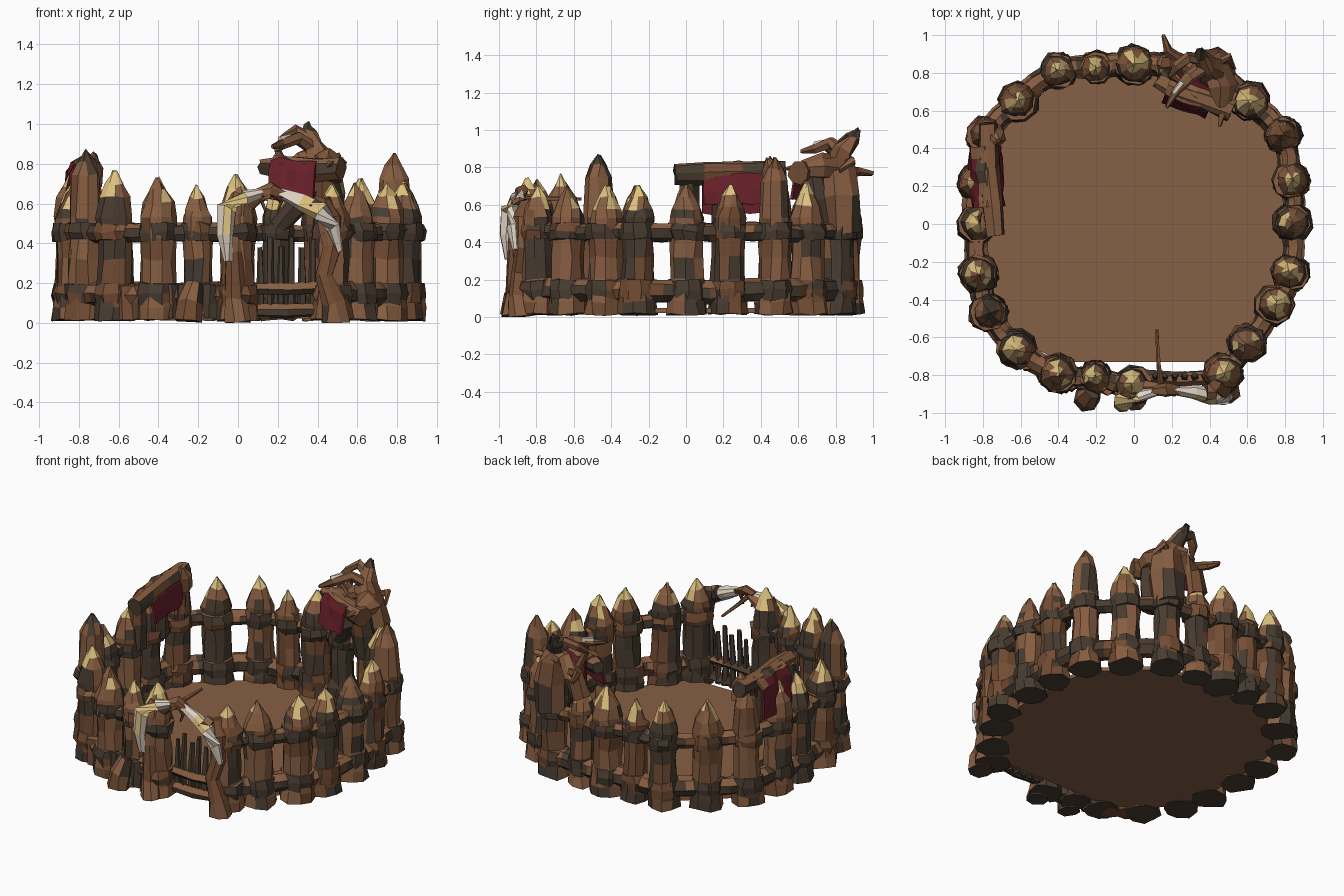
import bpy, bmesh, math, random
from mathutils import Vector, noise

random.seed(7)
if "Cube" in bpy.data.objects:
    bpy.data.objects.remove(bpy.data.objects["Cube"])


def material(name, rgb):
    m = bpy.data.materials.new(name)
    m.use_nodes = True
    m.diffuse_color = (*rgb, 1)
    m.node_tree.nodes["Principled BSDF"].inputs["Base Color"].default_value = (*rgb, 1)
    return m


MATS = [material("brown wood", (.24, .11, .053)),
        material("dark wood", (.065, .045, .03)),
        material("reddish wood", (.17, .072, .033)),
        material("cut wood", (.72, .53, .21)),
        material("bone", (.76, .66, .56)),
        material("red cloth", (.14, .014, .022)),
        material("floor earth", (.24, .115, .058))]
BROWN, DARK, RED_WOOD, CUT, BONE, CLOTH, EARTH = range(7)


# Colour rules: take the face centre and normal, return a material slot
def wood(c, n):
    inward = n.x * c.x + n.y * c.y < -.2
    patch = noise.noise(Vector((c.x * 6, c.y * 6, c.z * 4)))
    if patch > (-.3 if inward and c.z < .6 else .3) or c.z < .03:
        return DARK
    return RED_WOOD if patch < -.2 else BROWN


def binding(c, n):
    patch = noise.noise(c * 6)
    if n.z > .45:
        return DARK if patch > .3 else BROWN
    return DARK if patch > -.2 else RED_WOOD


def tusk(c, n):
    return CUT if noise.noise(c * 9) > .22 else BONE


def cloth(c, n):
    return binding(c, n) if abs(n.z) > .6 else CLOTH


def plain(i):
    return lambda c, n: i


def finish(name, bm, rule):
    bmesh.ops.recalc_face_normals(bm, faces=bm.faces)
    for f in bm.faces:
        f.material_index = rule(f.calc_center_median(), f.normal)
    me = bpy.data.meshes.new(name)
    bm.to_mesh(me)
    bm.free()
    for m in MATS:
        me.materials.append(m)
    ob = bpy.data.objects.new(name, me)
    bpy.context.collection.objects.link(ob)
    return ob


def tube(name, pts, radii, rule=wood, sides=8, jit=.008):
    """Rough faceted limb along a path, one radius per point."""
    pts = [Vector(p) for p in pts]
    bm = bmesh.new()
    rings = []
    spin = random.random()
    for i, (p, r) in enumerate(zip(pts, radii)):
        d = (pts[min(i + 1, len(pts) - 1)] - pts[max(i - 1, 0)]).normalized()
        ref = Vector((0, 1, 0)) if abs(d.z) > .8 else Vector((0, 0, 1))
        u = d.cross(ref).normalized()
        v = u.cross(d)
        ring = []
        for k in range(sides):
            a = math.tau * (k + spin) / sides
            q = p + u * math.cos(a) * r + v * math.sin(a) * r
            q += Vector([random.uniform(-jit, jit) for _ in range(3)])
            q.z = max(q.z, 0)
            ring.append(bm.verts.new(q))
        rings.append(ring)
    for a, b in zip(rings, rings[1:]):
        for k in range(sides):
            j = (k + 1) % sides
            bm.faces.new((a[k], a[j], b[j], b[k]))
    bm.faces.new(rings[0][::-1])
    bm.faces.new(rings[-1])
    return finish(name, bm, rule)


def drape(name, a, b, r, drop_a, drop_b):
    """Hide strapped over a beam from a to b, red where it hangs down both sides."""
    a, b = Vector(a), Vector(b)
    d = b - a
    side = Vector((d.y, -d.x, 0)).normalized()
    prof = [(-r * 1.25, -drop_a), (-r * 1.2, -drop_a / 2), (-r, 0), (-r * .7, r * .75), (0, r),
            (r * .7, r * .75), (r, 0), (r * 1.2, -drop_b / 2), (r * 1.25, -drop_b)]
    bm = bmesh.new()
    rows = []
    for i in range(6):
        o = a + d * i / 5
        rows.append([bm.verts.new(o + side * (s + random.uniform(-.01, .01))
                                  + Vector((0, 0, h + random.uniform(-.02, .006)))) for s, h in prof])
    for p, q in zip(rows, rows[1:]):
        for k in range(len(prof) - 1):
            bm.faces.new((p[k], p[k + 1], q[k + 1], q[k]))
    ob = finish(name, bm, cloth)
    mod = ob.modifiers.new("thickness", "SOLIDIFY")
    mod.thickness = .015
    mod.offset = 0


# Palisade posts: x, y, tip height, running round from one gate side to the other
POSTS = [(0, -.85, .74), (-.2, -.81, .69), (-.4, -.79, .73), (-.62, -.66, .76), (-.77, -.47, .87),
         (-.82, -.26, .7), (-.83, 0, .72), (-.83, .22, .75), (-.79, .47, .8), (-.61, .65, .72),
         (-.4, .81, .72), (-.2, .83, .68), (0, .84, .73), (.2, .83, .7), (.42, .81, .78),
         (.61, .65, .72), (.79, .47, .85), (.83, .23, .71), (.84, .01, .7), (.83, -.26, .7),
         (.74, -.43, .7), (.6, -.63, .7), (.47, -.79, .7)]

# Floor, following the line of the posts
bm = bmesh.new()
base = bm.faces.new([bm.verts.new((x * .95, max(y * .95, -.73), .022)) for x, y, h in POSTS])
top = bmesh.ops.extrude_face_region(bm, geom=[base])["geom"]
bmesh.ops.translate(bm, verts=[v for v in top if isinstance(v, bmesh.types.BMVert)], vec=(0, 0, .025))
finish("floor", bm, plain(EARTH))


def post(i, x, y, h):
    def rule(c, n):
        # Bare cut wood on the sharpened ends, in broken patches
        if h < .77 and c.z > h - .11:
            limit = -.22 if c.z > h - .05 else .1
            if noise.noise(c * 13) > limit:
                return CUT
            return BROWN
        return wood(c, n)
    w = random.uniform(.95, 1.05) * (.85 if abs(x) == .2 else 1)
    zs = [.015, .08, .2, .32, .43, .53, h - .125, h - .06, h]
    rs = [.108, .102, .088, .085, .087, .09, .074, .044, .006]
    lx, ly = random.uniform(-.015, .015), random.uniform(-.015, .015)
    tube(f"post_{i}", [(x + lx * z, y + ly * z, z) for z in zs], [r * w for r in rs], rule, 9)
    for label, lo, hi, r in (("lower", .095, .195, .104), ("upper", .415, .5, .101)):
        tube(f"{label}_binding_{i}", [(x, y, lo), (x, y, (lo + hi) / 2), (x, y, hi)],
             [r * w * .95, r * w * 1.03, r * w * .94], binding, 9, .009)


for i, p in enumerate(POSTS):
    post(i, *p)

# Rails between neighbouring posts, leaving the gate open
for i, (a, b) in enumerate(zip(POSTS, POSTS[1:])):
    for label, z, r in (("lower", .14, .066), ("upper", .457, .05)):
        pa, pb = Vector((a[0], a[1], z)), Vector((b[0], b[1], z))
        mid = (pa + pb) / 2 * 1.015
        mid.z = z + random.uniform(-.01, .01)
        tube(f"{label}_rail_{i}", [pa, mid, pb], [r, r * .95, r], binding, 7, .008)

# Low front boarding and the stump against it
for i in range(6):
    a, b = POSTS[i // 2 + 1], POSTS[i // 2]
    t = .3 + .4 * (i % 2)
    x, y = a[0] + (b[0] - a[0]) * t, a[1] + (b[1] - a[1]) * t - .02
    tube(f"low_board_{i}", [(x, y, .02), (x, y, .1), (x, y, .19)], [.07, .066, .06], binding, 6)
tube("front_stump", [(-.25, -.92, .01), (-.24, -.91, .1), (-.22, -.88, .2)], [.075, .07, .045], wood, 7)

# Gate: side trunks, slats and cross bars
tube("gate_trunk_right", [(0, -.92, 0), (-.01, -.91, .12), (-.02, -.9, .35), (-.03, -.89, .55), (0, -.88, .65)],
     [.07, .055, .05, .062, .035], wood, 8)
tube("gate_trunk_left", [(.49, -.88, 0), (.48, -.89, .1), (.43, -.89, .24), (.47, -.87, .38), (.46, -.86, .52),
                         (.43, -.85, .62)], [.075, .065, .05, .045, .06, .03], wood, 8)
for i in range(6):
    x = .11 + i * .053
    tube(f"gate_slat_{i}", [(x, -.8, .03), (x, -.81, .2), (x, -.8, .38 + .05 * (i % 2))],
         [.022, .02, .015], plain(DARK), 5, .004)
for z in (.06, .17):
    tube("gate_bar", [(.05, -.81, z), (.25, -.82, z), (.45, -.81, z + .01)], [.034] * 3, binding, 6, .006)

# Tusk arch over the gate with knot and stick
tube("tusk_right", [(-.05, -.95, .31), (-.065, -.955, .44), (-.06, -.94, .57), (.03, -.91, .635), (.14, -.88, .66)],
     [.02, .042, .052, .036, .02], tusk, 7, .006)
tube("tusk_left", [(.515, -.91, .36), (.48, -.925, .48), (.42, -.915, .56), (.32, -.89, .61), (.2, -.88, .66)],
     [.014, .038, .046, .038, .022], tusk, 7, .006)
tube("tusk_wrap", [(.37, -.89, .595), (.42, -.895, .57)], [.05, .052], binding, 7, .006)
tube("arch_branch", [(-.01, -.87, .5), (.04, -.87, .6), (.13, -.87, .645)], [.05, .045, .025], wood, 7)
tube("arch_knot", [(.1, -.88, .655), (.17, -.88, .67), (.24, -.88, .645)], [.025, .036, .025], wood, 7)
tube("arch_stick", [(.15, -.9, .64), (.13, -.75, .635), (.12, -.56, .63)], [.018, .014, .009], wood, 5, .003)
for s in (-1, 1):
    tube("arch_twig", [(.17, -.89, .66), (.17 + s * .05, -.9, .61), (.17 + s * .03, -.9, .56)],
         [.016, .012, .006], wood, 5, .003)

# Side beam on the wall with red cloth
tube("side_beam", [(-.73, -.06, .76), (-.75, .1, .765), (-.765, .3, .77), (-.77, .53, .785)],
     [.052, .06, .064, .052], binding, 8, .009)
drape("side_cloth", (-.775, .09, .76), (-.79, .41, .765), .064, .2, .15)
for y in (.02, .25, .46):
    tube("beam_prop", [(-.77, y, .45), (-.77, y, .62), (-.77, y, .77)], [.065, .06, .05], binding, 7)
tube("side_beam_peak", [(-.76, .47, .7), (-.74, .46, .79), (-.72, .44, .85)], [.075, .06, .015], wood, 7)

# Rear beam with red cloth
tube("rear_beam", [(.12, .76, .79), (.24, .7, .78), (.4, .65, .77), (.52, .6, .77)],
     [.04, .055, .06, .062], binding, 8, .009)
drape("rear_cloth", (.18, .73, .775), (.41, .645, .765), .066, .13, .14)
tube("rear_beam_prop", [(.45, .72, .45), (.45, .7, .62), (.44, .67, .78)], [.07, .075, .06], binding, 7)
tube("rear_beam_brace", [(.2, .78, .48), (.3, .74, .6), (.42, .7, .68)], [.05, .055, .06], binding, 7)

# Gnarled root figure on the rear wall
tube("root_trunk", [(.42, .83, .45), (.43, .82, .65), (.42, .81, .8), (.38, .84, .88), (.36, .89, .95), (.35, .92, 1.0)],
     [.1, .11, .09, .055, .04, .008], wood, 8, .012)
tube("root_shoulder", [(.2, .84, .6), (.24, .85, .74), (.33, .85, .82), (.42, .82, .84)],
     [.06, .06, .05, .06], wood, 7, .01)
tube("root_arm", [(.43, .83, .8), (.47, .73, .8), (.46, .63, .79)], [.065, .07, .045], wood, 7, .012)
ROOTS = [[(.4, .85, .86), (.3, .78, .93), (.22, .7, .9), (.17, .62, .885)],
         [(.26, .86, .76), (.18, .92, .78), (.155, 1.0, .765)],
         [(.36, .87, .92), (.29, .88, .965), (.23, .84, .93), (.19, .78, .88)],
         [(.42, .84, .8), (.5, .88, .83), (.53, .82, .78)],
         [(.25, .83, .75), (.2, .79, .87), (.27, .74, .91)],
         [(.46, .7, .79), (.48, .62, .81), (.45, .52, .79)]]
for i, pts in enumerate(ROOTS):
    tube(f"root_{i}", pts, [.036, .03, .024, .01][4 - len(pts):], wood, 6, .006)
tube("root_bone", [(.21, .69, .925), (.26, .75, .935)], [.014, .02], plain(BONE), 5, .003)
